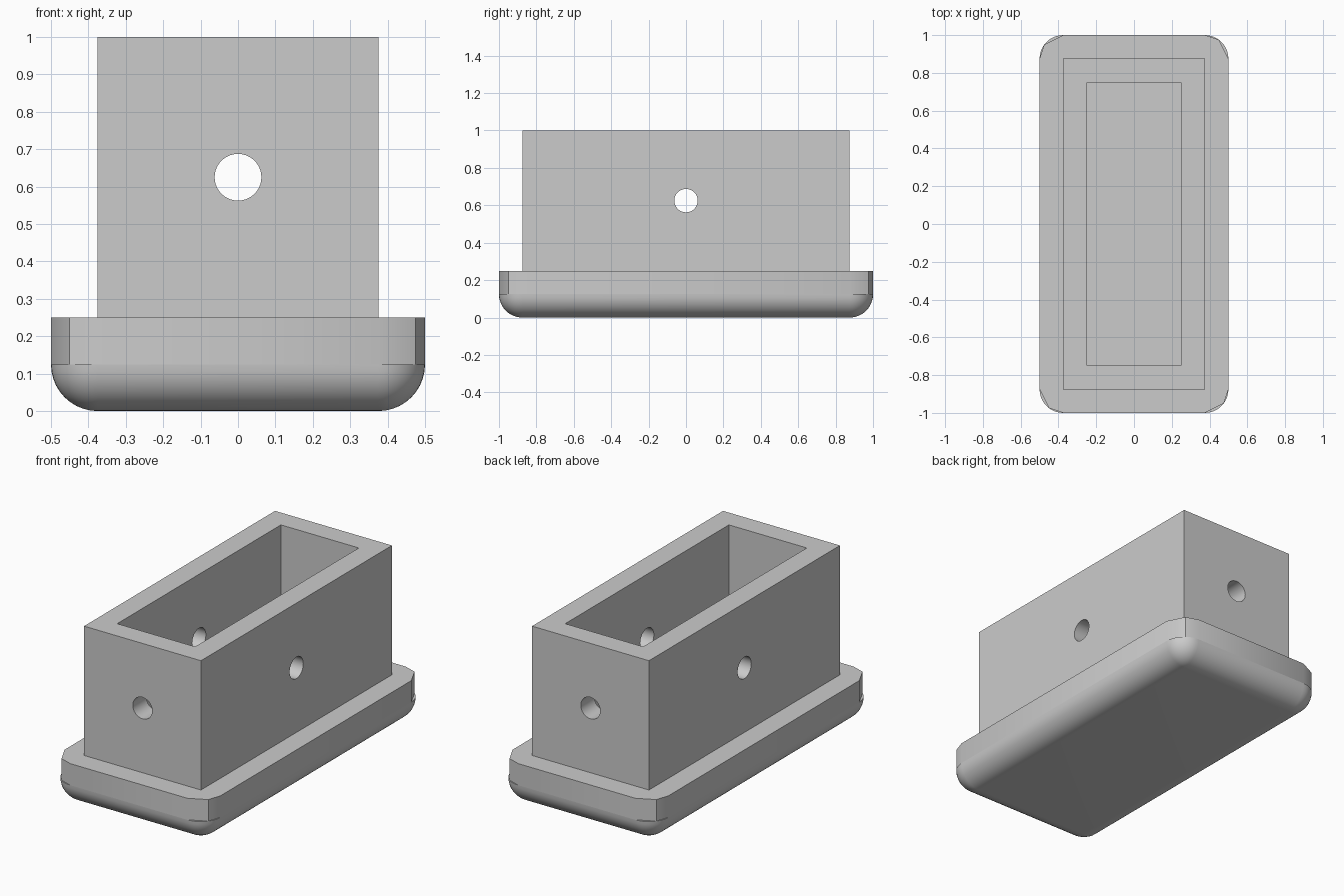
import bpy, bmesh
from math import cos, sin, pi, atan2, radians

if "Cube" in bpy.data.objects:
    bpy.data.objects.remove(bpy.data.objects["Cube"])

grey = bpy.data.materials.new("plain grey")
grey.use_nodes = True
GREY = (0.6, 0.6, 0.6, 1)
grey.diffuse_color = GREY
grey.node_tree.nodes["Principled BSDF"].inputs["Base Color"].default_value = GREY

R = 0.125            # edge rounding
HX, HY = 0.375, 0.875  # corner centres, also the sleeve's half size
RIM = 0.25           # top of the base


def make_object(name, bm):
    bmesh.ops.recalc_face_normals(bm, faces=bm.faces)
    mesh = bpy.data.meshes.new(name)
    bm.to_mesh(mesh)
    bm.free()
    mesh.materials.append(grey)
    ob = bpy.data.objects.new(name, mesh)
    bpy.context.collection.objects.link(ob)
    return ob


def smooth(ob):
    bpy.ops.object.select_all(action='DESELECT')
    bpy.context.view_layer.objects.active = ob
    ob.select_set(True)
    bpy.ops.object.shade_smooth_by_angle(angle=radians(30))


def outline(bm, radius, z, angles):
    """Rectangle outline whose corners turn through the given angles."""
    ring = []
    for k, (sx, sy) in enumerate([(1, 1), (-1, 1), (-1, -1), (1, -1)]):
        for a in angles:
            t = a + k * pi / 2
            ring.append(bm.verts.new((sx * HX + radius * cos(t),
                                      sy * HY + radius * sin(t), z)))
    return ring


def bridge(bm, low, high):
    n = len(low)
    for i in range(n):
        j = (i + 1) % n
        bm.faces.new((low[i], low[j], high[j], high[i]))


# Rounded underside of the base: quarter-round edges, ball corners
STEPS = 10
fine = [i * pi / 2 / STEPS for i in range(STEPS + 1)]
bm = bmesh.new()
rings = [outline(bm, R * cos(a), R - R * sin(a), fine) for a in fine[:-1]]
for upper, lower in zip(rings, rings[1:]):
    bridge(bm, lower, upper)
bottom = [bm.verts.new((sx * HX, sy * HY, 0))
          for sx, sy in [(1, 1), (-1, 1), (-1, -1), (1, -1)]]
last, n = rings[-1], STEPS + 1
for k in range(4):
    for i in range(STEPS):
        bm.faces.new((bottom[k], last[k * n + i + 1], last[k * n + i]))
    m = (k + 1) % 4
    bm.faces.new((bottom[k], bottom[m], last[m * n], last[k * n + STEPS]))
bm.faces.new(bottom)
bm.faces.new(rings[0])
smooth(make_object("base_underside", bm))

# Upright rim of the base: each corner cut by two unequal flats
bm = bmesh.new()
coarse = [0, atan2(4, 3), pi / 2]
low, high = outline(bm, R, R, coarse), outline(bm, R, RIM, coarse)
bridge(bm, low, high)
bm.faces.new(high)
smooth(make_object("base_rim", bm))


def box(name, hx, hy, z0, z1):
    bm = bmesh.new()
    bmesh.ops.create_cube(bm, size=2)
    for v in bm.verts:
        v.co = (v.co.x * hx, v.co.y * hy, z1 if v.co.z > 0 else z0)
    return make_object(name, bm)


def drill(name, rotation):
    bpy.ops.mesh.primitive_cylinder_add(vertices=40, radius=0.0625, depth=3,
                                        location=(0, 0, 0.625), rotation=rotation)
    ob = bpy.context.object
    ob.name = name
    ob.data.materials.append(grey)
    return ob


# Open sleeve with a cross hole through each pair of walls
sleeve = box("sleeve", HX, HY, RIM, 1)
cutters = [box("cavity_cutter", 0.25, 0.75, 0.1, 1.2),
           drill("long_hole_cutter", (pi / 2, 0, 0)),
           drill("cross_hole_cutter", (0, pi / 2, 0))]
for cutter in cutters:
    cutter.hide_render = True
    mod = sleeve.modifiers.new("cut", 'BOOLEAN')
    mod.operation = 'DIFFERENCE'
    mod.solver = 'EXACT'
    mod.object = cutter
    bpy.context.view_layer.objects.active = sleeve
    bpy.ops.object.modifier_apply(modifier=mod.name)
    bpy.data.objects.remove(cutter)
smooth(sleeve)
